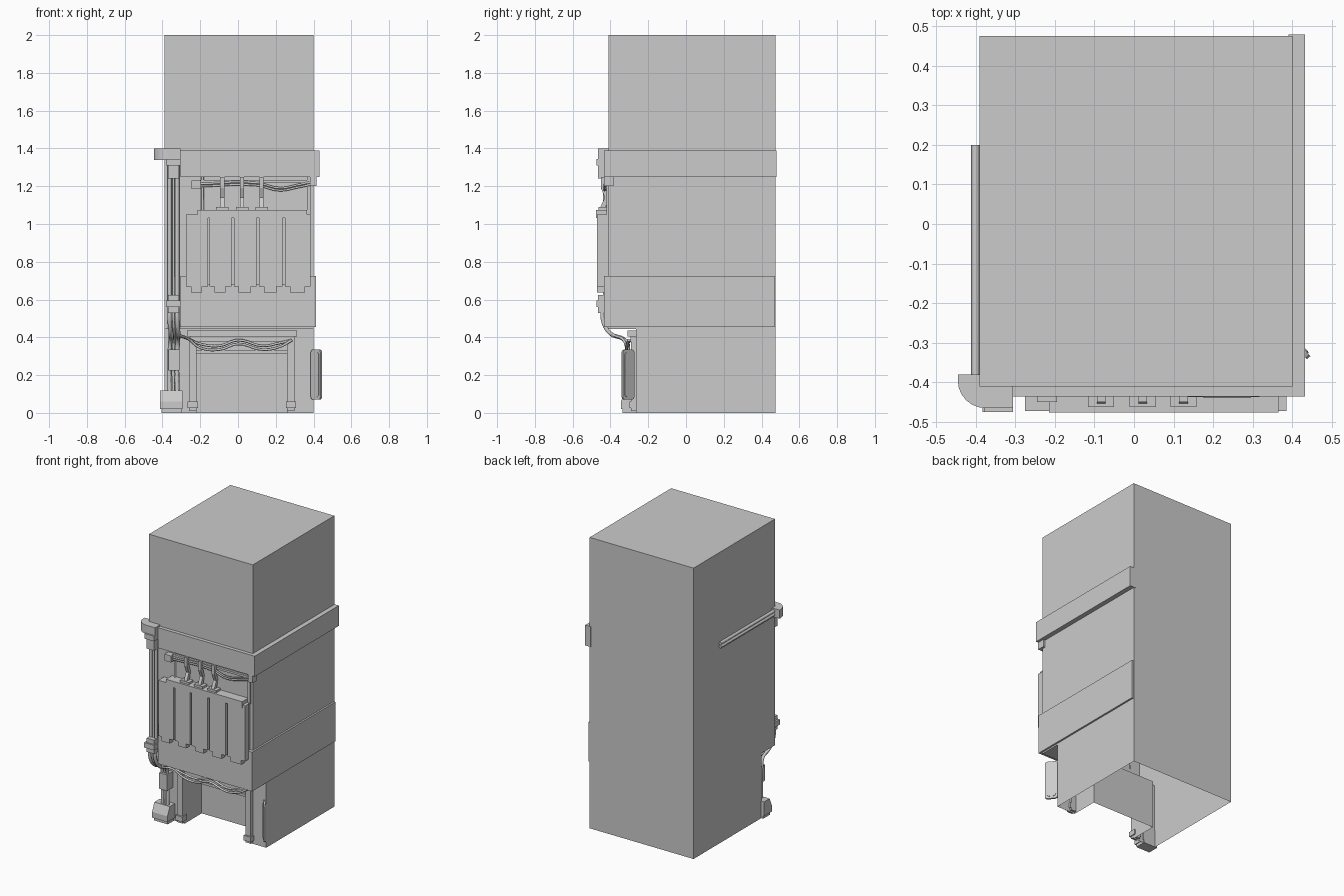
import bpy, bmesh, math
from mathutils import Vector

if "Cube" in bpy.data.objects:
    bpy.data.objects.remove(bpy.data.objects["Cube"])


def finish(name, bm):
    me = bpy.data.meshes.new(name)
    bm.to_mesh(me)
    bm.free()
    ob = bpy.data.objects.new(name, me)
    bpy.context.collection.objects.link(ob)
    return ob


def box(name, x0, x1, y0, y1, z0, z1, bevel=0):
    bm = bmesh.new()
    bmesh.ops.create_cube(bm, size=1)
    for v in bm.verts:
        v.co = ((x0 + x1) / 2 + v.co.x * (x1 - x0),
                (y0 + y1) / 2 + v.co.y * (y1 - y0),
                (z0 + z1) / 2 + v.co.z * (z1 - z0))
    if bevel:
        bmesh.ops.bevel(bm, geom=bm.edges[:], offset=bevel, segments=1, affect='EDGES')
    return finish(name, bm)


def prism(name, pts, depth):
    """Closed polygon of 3D points swept along a depth vector."""
    bm = bmesh.new()
    f = bm.faces.new([bm.verts.new(p) for p in pts])
    r = bmesh.ops.extrude_face_region(bm, geom=[f], use_keep_orig=True)
    bmesh.ops.translate(bm, vec=depth, verts=[v for v in r['geom'] if isinstance(v, bmesh.types.BMVert)])
    bmesh.ops.recalc_face_normals(bm, faces=bm.faces[:])
    return finish(name, bm)


def tube(name, pts, r, smooth=True):
    cu = bpy.data.curves.new(name, 'CURVE')
    cu.dimensions = '3D'
    cu.bevel_depth = r
    cu.bevel_resolution = 1
    cu.use_fill_caps = True
    cu.resolution_u = 5
    if smooth:
        sp = cu.splines.new('BEZIER')
        sp.bezier_points.add(len(pts) - 1)
        for b, p in zip(sp.bezier_points, pts):
            b.co = p
            b.handle_left_type = b.handle_right_type = 'AUTO'
    else:
        sp = cu.splines.new('POLY')
        sp.points.add(len(pts) - 1)
        for b, p in zip(sp.points, pts):
            b.co = (*p, 1)
    ob = bpy.data.objects.new(name, cu)
    bpy.context.collection.objects.link(ob)
    return ob


# main tower: shell open underneath, with overhang and an alcove in the lower front
L, R, F, B, G, H = -0.39, 0.40, -0.41, 0.475, -0.265, 0.445
al, ar, ay, az = -0.22, 0.26, -0.08, 0.33
bm = bmesh.new()


def face(pts, normal):
    f = bm.faces.new([bm.verts.new(p) for p in pts])
    f.normal_update()
    if f.normal.dot(Vector(normal)) < 0:
        f.normal_flip()


def rect_y(x0, x1, y, z0, z1, n):
    face([(x0, y, z0), (x1, y, z0), (x1, y, z1), (x0, y, z1)], (0, n, 0))


def rect_z(x0, x1, y0, y1, z, n):
    face([(x0, y0, z), (x1, y0, z), (x1, y1, z), (x0, y1, z)], (0, 0, n))


side = [(B, 0), (B, 2), (F, 2), (F, H), (G, H), (G, 0)]
for x, n in ((L, -1), (R, 1)):
    face([(x, y, z) for y, z in side], (n, 0, 0))
rect_y(L, R, B, 0, 2, 1)
rect_y(L, R, F, H, 2, -1)
rect_z(L, R, F, B, 2, 1)
rect_z(L, R, F, G, H, -1)
rect_y(L, al, G, 0, H, -1)
rect_y(ar, R, G, 0, H, -1)
rect_y(al, ar, G, az, H, -1)
rect_y(al, ar, ay, 0, az, -1)
rect_z(al, ar, G, ay, az, -1)
for x, n in ((al, 1), (ar, -1)):
    face([(x, G, 0), (x, ay, 0), (x, ay, az), (x, G, az)], (n, 0, 0))
finish("tower", bm)

# corner bands wrapping the front and right side
for nm, z0, z1, xr, yb in (("upper_band", 1.25, 1.39, 0.432, 0.478), ("lower_band", 0.455, 0.725, 0.412, 0.47)):
    prism(nm, [(-0.305, -0.435, z0), (xr, -0.435, z0), (xr, yb, z0), (0.39, yb, z0),
               (0.39, -0.40, z0), (-0.305, -0.40, z0)], (0, 0, z1 - z0))

# slatted front panel
box("panel_back", -0.275, 0.38, -0.445, -0.40, 0.68, 1.05)
edges = [(-0.275, -0.16), (-0.15, -0.035), (-0.022, 0.098), (0.112, 0.235), (0.25, 0.385)]
for i, (a, b) in enumerate(edges):
    box(f"slat_{i}", a, b, -0.472, -0.43, 0.668, 1.05)
    box(f"slat_tab_{i}", a + 0.025, b - 0.03, -0.472, -0.43, 0.638, 0.67)
box("panel_lip", -0.215, 0.365, -0.476, -0.405, 1.032, 1.075)
box("panel_frame_right", 0.365, 0.385, -0.42, -0.40, 1.04, 1.25)
tube("wall_conduit", [(-0.188, -0.415, 1.07), (-0.188, -0.415, 1.25)], 0.008, False)

# three bent brackets above the panel
for i, x in enumerate((-0.083, 0.022, 0.125)):
    box(f"bracket_foot_{i}", x - 0.033, x + 0.033, -0.462, -0.415, 1.075, 1.09)
    prism(f"bracket_{i}", [(x - 0.011, y, z) for y, z in
                           ((-0.455, 1.085), (-0.43, 1.14), (-0.45, 1.19), (-0.45, 1.25),
                            (-0.43, 1.25), (-0.43, 1.2), (-0.412, 1.145), (-0.425, 1.085))], (0.022, 0, 0))

# cable rail with end boxes
box("rail_box_left", -0.245, -0.195, -0.45, -0.405, 1.185, 1.23)
box("rail_box_right", 0.38, 0.415, -0.435, -0.385, 1.2, 1.25)
box("rail", -0.2, 0.39, -0.425, -0.405, 1.218, 1.232)
for i, dz in enumerate((0, 0.013)):
    tube(f"rail_cable_{i}", [(-0.2, -0.43, 1.2 + dz), (0.1, -0.43, 1.205 + dz),
                             (0.22, -0.432, 1.178 + dz), (0.32, -0.43, 1.195 + dz), (0.39, -0.42, 1.21 + dz)], 0.006)

# vertical pipes at the left corner, bending back under the overhang
for i, (x, r) in enumerate(((-0.362, 0.011), (-0.342, 0.008), (-0.322, 0.012))):
    tube(f"corner_pipe_{i}", [(x, -0.43, 1.35), (x, -0.43, 0.55)], r, False)
    tube(f"pipe_bend_{i}", [(x, -0.44, 0.57), (x, -0.44, 0.49), (x + 0.005, -0.40, 0.42),
                            (x + 0.004, -0.325, 0.385), (x, -0.305, 0.32), (x, -0.305, 0.1)], r)
box("upper_collar", -0.378, -0.305, -0.475, -0.405, 1.31, 1.345)
box("upper_clamp", -0.37, -0.312, -0.465, -0.405, 1.24, 1.31)
box("middle_clamp", -0.382, -0.305, -0.475, -0.405, 0.56, 0.595)
box("middle_clamp_core", -0.37, -0.312, -0.465, -0.405, 0.53, 0.625)
box("lower_clamp", -0.368, -0.31, -0.33, -0.26, 0.225, 0.335)

# rounded elbow cover and the rods running along the left side
arc = [(-0.375 - 0.07 * math.cos(t * math.pi / 12), -0.395 - 0.07 * math.sin(t * math.pi / 12), 1.34) for t in range(7)]
prism("elbow_cover", [(-0.445, -0.38, 1.34)] + arc + [(-0.305, -0.465, 1.34), (-0.305, -0.405, 1.34),
                                                      (-0.385, -0.38, 1.34)], (0, 0, 0.06))
for i, z in enumerate((1.357, 1.38)):
    tube(f"side_rod_{i}", [(-0.4, -0.385, z), (-0.4, 0.2, z)], 0.011, False)

# sloped base box for the pipes
prism("pipe_base", [(-0.412, y, z) for y, z in ((-0.26, 0.02), (-0.345, 0.02), (-0.345, 0.06),
                                                (-0.32, 0.118), (-0.26, 0.118))], (0.117, 0, 0))
box("pipe_base_foot", -0.405, -0.30, -0.335, -0.26, 0, 0.03)

# alcove frame: posts, feet, beam
for nm, x in (("left", -0.24), ("right", 0.28)):
    box(f"{nm}_post", x - 0.02, x + 0.02, -0.29, -0.25, 0.01, 0.40)
    box(f"{nm}_post_foot", x - 0.027, x + 0.027, -0.30, -0.25, 0.025, 0.06)
box("beam_top", -0.27, 0.312, -0.31, -0.26, 0.405, 0.435)
box("beam_bottom", -0.255, 0.30, -0.295, -0.26, 0.378, 0.408)
box("alcove_lintel", -0.22, 0.26, -0.28, -0.26, 0.315, 0.332)

# sagging cables below the beam, fed from the corner pipes
for i, (s, y) in enumerate(((0.335, -0.315), (0.355, -0.305))):
    tube(f"alcove_cable_{i}", [(-0.335, -0.44, 0.52), (-0.325, -0.41, 0.43), (-0.26, y - 0.02, 0.39),
                               (-0.2, y, s + 0.01), (-0.1, y, s), (0.0, y, s + 0.03),
                               (0.13, y, s), (0.22, y, s + 0.015), (0.285, y + 0.01, 0.385)], 0.007)

# rounded sign blade set diagonally on the right corner
c, s = math.cos(math.radians(-50)), math.sin(math.radians(-50))


def blade(name, w, z0, z1, th):
    pts, r = [], 0.015
    for cx, cz, a0 in ((w - r, z1 - r, 0), (-w + r, z1 - r, 90), (-w + r, z0 + r, 180), (w - r, z0 + r, 270)):
        for k in range(3):
            a = math.radians(a0 + 45 * k)
            u = cx + r * math.cos(a)
            pts.append((0.415 + u * c + s * th / 2, -0.307 + u * s - c * th / 2, cz + r * math.sin(a)))
    prism(name, pts, (-s * th, c * th, 0))


blade("sign_blade", 0.04, 0.07, 0.335, 0.012)
blade("sign_face", 0.03, 0.085, 0.32, 0.018)
